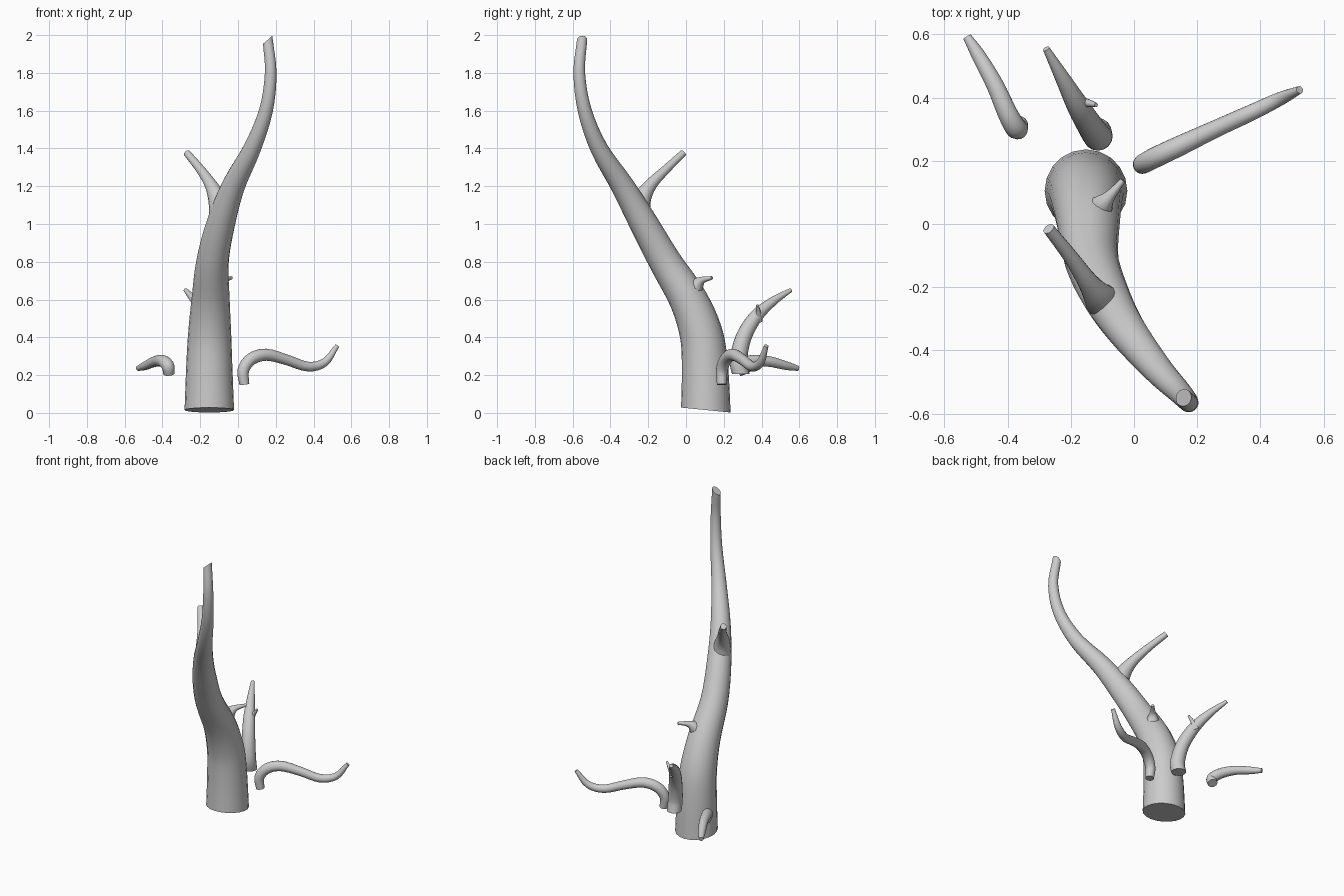
import bpy, bmesh, math
from mathutils import Vector

if "Cube" in bpy.data.objects:
    bpy.data.objects.remove(bpy.data.objects["Cube"])


def spline(pts, steps):
    # Catmull-Rom through (x, y, z, radius) points
    p = [Vector(q) for q in pts]
    p = [2 * p[0] - p[1]] + p + [2 * p[-1] - p[-2]]
    out = []
    for i in range(1, len(p) - 2):
        a, b, c, d = p[i - 1:i + 3]
        for s in range(steps):
            t = s / steps
            out.append(0.5 * (2 * b + (c - a) * t + (2 * a - 5 * b + 4 * c - d) * t * t
                              + (3 * b - a - 3 * c + d) * t ** 3))
    return out + [p[-2]]


def limb(name, pts, sides=16, steps=4, start_n=None, end_n=None):
    # tapered tube with flat end caps; optional slanted cut at either end
    path = spline(pts, steps)
    pos = [q.to_3d() for q in path]
    n = len(path)
    bm = bmesh.new()
    rings = []
    u = None
    for i in range(n):
        t = (pos[min(i + 1, n - 1)] - pos[max(i - 1, 0)]).normalized()
        if u is None:
            u = Vector((1, 0, 0)) if abs(t.x) < 0.8 else Vector((0, 1, 0))
        u = (u - t * u.dot(t)).normalized()
        v = t.cross(u)
        cut = start_n if i == 0 else end_n if i == n - 1 else None
        ring = []
        for k in range(sides):
            a = 2 * math.pi * k / sides
            o = (u * math.cos(a) + v * math.sin(a)) * path[i][3]
            if cut:
                c = Vector(cut)
                o -= t * (o.dot(c) / t.dot(c))
            ring.append(bm.verts.new(pos[i] + o))
        rings.append(ring)
    for a, b in zip(rings, rings[1:]):
        for k in range(sides):
            j = (k + 1) % sides
            bm.faces.new((a[k], a[j], b[j], b[k]))
    bm.faces.new(rings[0][::-1])
    bm.faces.new(rings[-1])
    me = bpy.data.meshes.new(name)
    bm.to_mesh(me)
    bm.free()
    ob = bpy.data.objects.new(name, me)
    bpy.context.collection.objects.link(ob)
    bpy.ops.object.select_all(action='DESELECT')
    ob.select_set(True)
    bpy.context.view_layer.objects.active = ob
    bpy.ops.object.shade_smooth_by_angle(angle=math.radians(45))
    return ob


# leaning trunk
limb("trunk", [
    (-.152, .105, .015, .131), (-.152, .10, .25, .122), (-.15, .08, .42, .114),
    (-.145, .012, .6, .101), (-.135, -.11, .8, .086), (-.092, -.222, 1.0, .076),
    (-.025, -.335, 1.2, .062), (.075, -.46, 1.4, .047), (.148, -.536, 1.6, .037),
    (.173, -.565, 1.8, .031), (.157, -.55, 1.975, .027)],
    sides=20, start_n=(0, .1, 1), end_n=(-.65, 0, .75))

# side branch and small knot twig growing from the trunk
limb("upper_branch", [
    (-.09, -.25, 1.04, .062), (-.108, -.235, 1.13, .05), (-.145, -.185, 1.21, .033),
    (-.20, -.105, 1.29, .024), (-.27, -.015, 1.375, .019)])
limb("trunk_twig", [
    (-.12, .03, .63, .055), (-.10, .06, .68, .036), (-.075, .09, .704, .018),
    (-.035, .138, .715, .009)], sides=10)

# loose branch on the right
limb("right_branch", [
    (.034, .19, .15, .026), (.028, .19, .225, .031), (.07, .212, .285, .033),
    (.15, .25, .308, .032), (.26, .302, .28, .028), (.37, .352, .245, .026),
    (.46, .395, .268, .022), (.525, .425, .355, .012)])

# loose branch behind the trunk, with its twig
limb("back_branch", [
    (-.115, .29, .205, .045), (-.115, .278, .28, .046), (-.135, .305, .40, .042),
    (-.175, .37, .51, .036), (-.225, .46, .59, .024), (-.278, .555, .65, .011)],
    start_n=(0, 0, 1))
limb("back_branch_twig", [
    (-.175, .38, .49, .026), (-.15, .383, .53, .014), (-.12, .377, .57, .007)], sides=10)

# loose branch at the back left
limb("left_branch", [
    (-.365, .315, .208, .03), (-.372, .302, .25, .034), (-.40, .35, .275, .032),
    (-.44, .44, .272, .028), (-.49, .53, .25, .023), (-.528, .592, .236, .014)])
